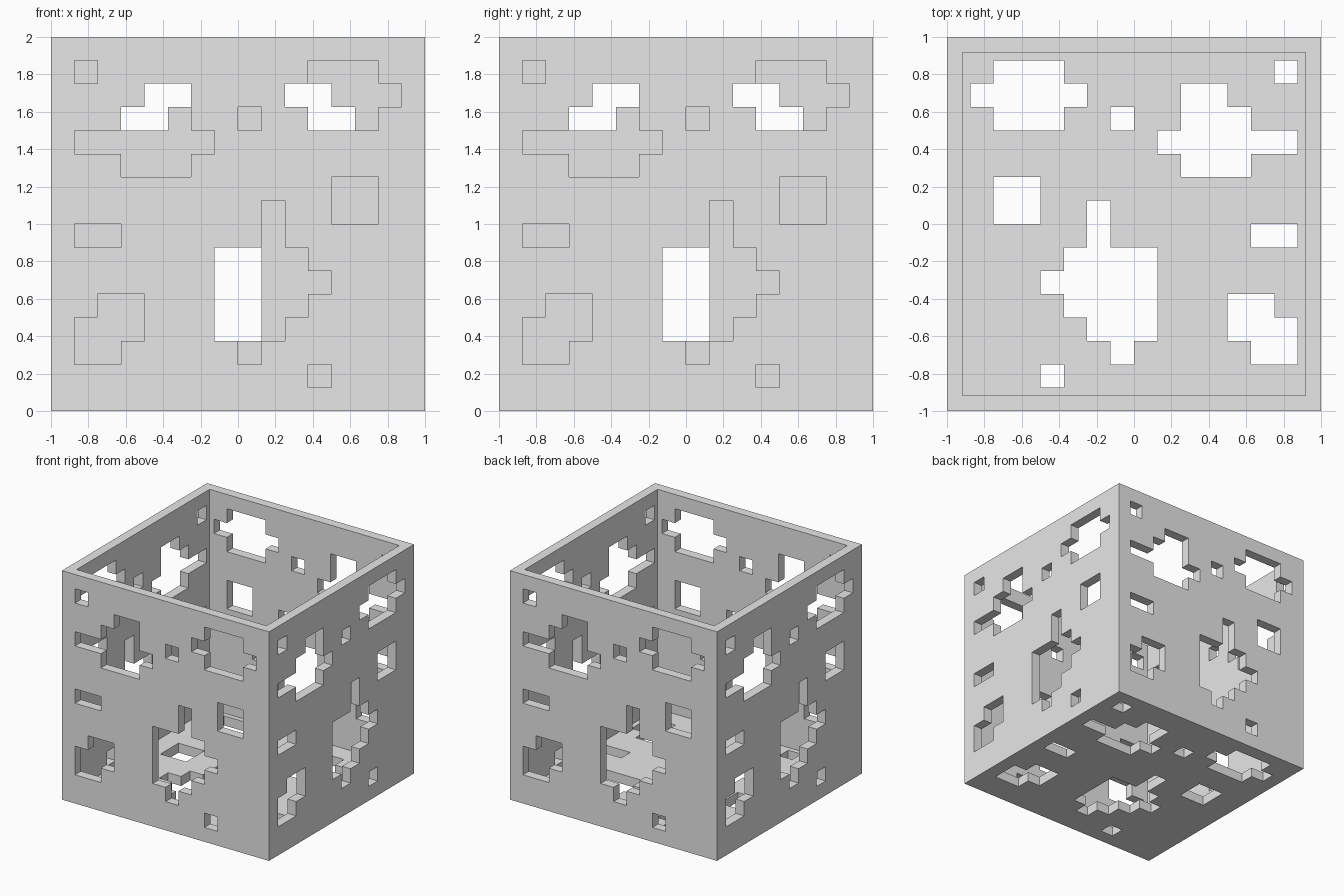
import bpy
import bmesh
from mathutils import Matrix, Vector

cube = bpy.data.objects.get("Cube")
if cube:
    bpy.data.objects.remove(cube, do_unlink=True)

WALL = 0.083
INNER = 1 - WALL

# Hole pattern of one side, seen from outside (# is open)
PATTERN = [
    "................",
    ".#.........###..",
    "....##....#####.",
    "...###..#..###..",
    ".######.........",
    "...###..........",
    "............##..",
    ".........#..##..",
    ".##......#......",
    ".......####.....",
    "..##...#####....",
    "..##...####.....",
    ".###...###......",
    ".##.....#.......",
    "...........#....",
    "................",
]
PATTERN[10] = PATTERN[10].replace("..##...", ".......")  # this row only has the large hole
N = len(PATTERN)
CELL = 2 / N


def add_side(bm, matrix):
    """Add one pierced square sheet; it starts as the front of a cube about the origin."""
    for row, line in enumerate(PATTERN):
        for col, mark in enumerate(line):
            if mark == "#":
                continue
            u, v = -1 + col * CELL, 1 - row * CELL
            corners = [(u, v), (u, v - CELL), (u + CELL, v - CELL), (u + CELL, v)]
            bm.faces.new([bm.verts.new(matrix @ Vector((a, -1, b))) for a, b in corners])


def clamp(value):
    return max(-INNER, min(INNER, value))


bm = bmesh.new()

# Four walls, turned about the vertical axis
quarter = Matrix(((0, -1, 0), (1, 0, 0), (0, 0, 1)))
turn = Matrix.Identity(3)
for _ in range(4):
    add_side(bm, turn)
    turn = quarter @ turn

# Floor, facing down
add_side(bm, Matrix(((-1, 0, 0), (0, 0, 1), (0, 1, 0))))
bmesh.ops.remove_doubles(bm, verts=bm.verts[:], dist=0.001)

# Thickness: inner skin pulled inwards, joined along the rim and the holes
result = bmesh.ops.extrude_face_region(bm, geom=bm.faces[:], use_keep_orig=True)
for vert in result["geom"]:
    if isinstance(vert, bmesh.types.BMVert):
        vert.co.x = clamp(vert.co.x)
        vert.co.y = clamp(vert.co.y)
        vert.co.z = max(-INNER, vert.co.z)
bmesh.ops.recalc_face_normals(bm, faces=bm.faces[:])
bmesh.ops.translate(bm, verts=bm.verts[:], vec=(0, 0, 1))

mesh = bpy.data.meshes.new("pierced_box")
bm.to_mesh(mesh)
bm.free()
box = bpy.data.objects.new("pierced_box", mesh)
bpy.context.collection.objects.link(box)

# Plain grey
grey = bpy.data.materials.new("light_grey")
grey.use_nodes = True
color = (0.8, 0.8, 0.8, 1)
grey.diffuse_color = color
grey.node_tree.nodes["Principled BSDF"].inputs["Base Color"].default_value = color
mesh.materials.append(grey)
